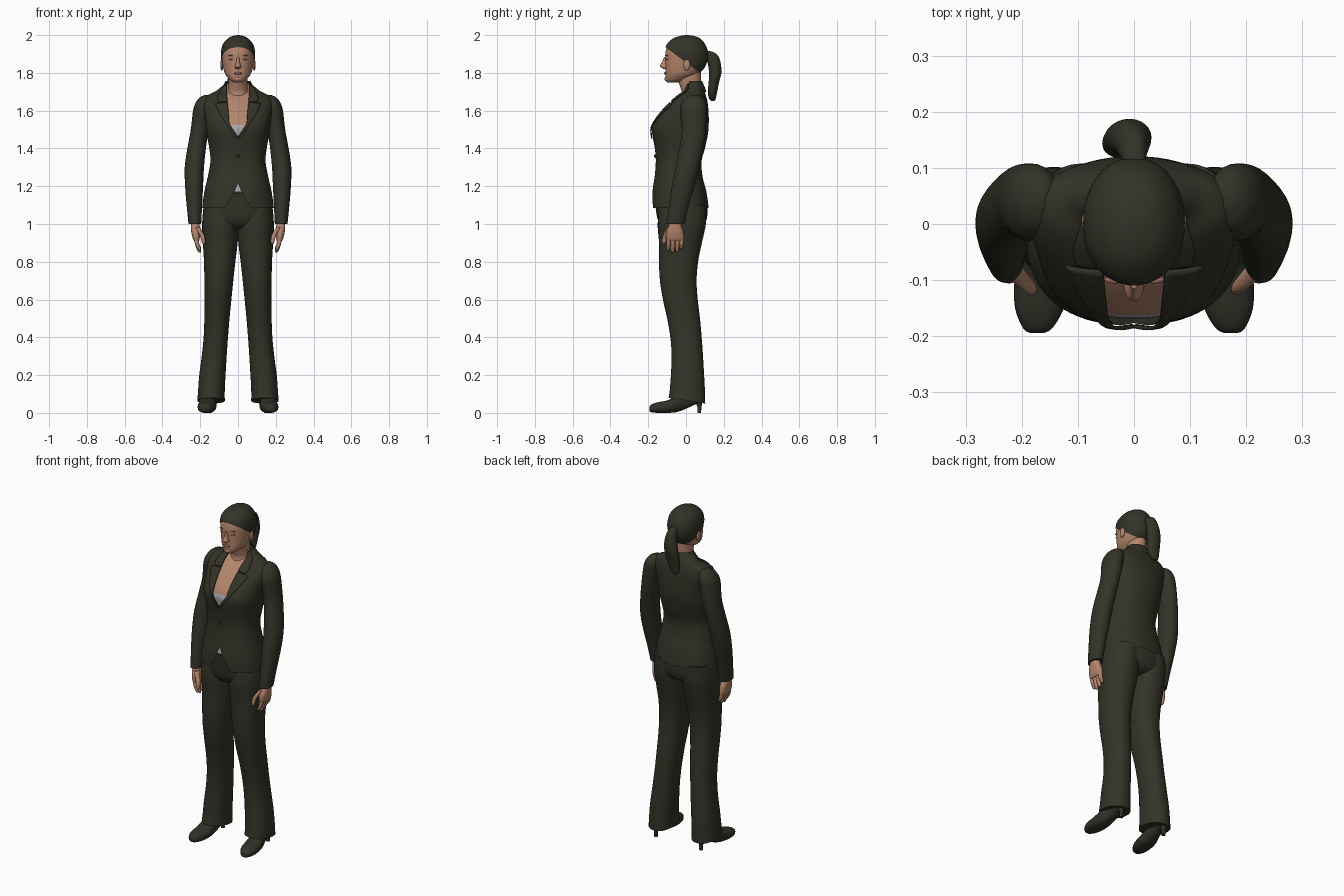
import bpy, bmesh, math
from mathutils import Vector


def material(name, r, g, b):
    m = bpy.data.materials.new(name)
    m.diffuse_color = (r, g, b, 1)
    return m


SUIT = material("dark olive cloth", 0.033, 0.033, 0.021)
HAIR = material("dark hair", 0.033, 0.033, 0.021)
SHOE = material("shoe leather", 0.030, 0.030, 0.020)
SKIN = material("skin", 0.46, 0.235, 0.15)
SHIRT = material("grey shirt", 0.40, 0.40, 0.43)
LIP = material("lips", 0.33, 0.14, 0.10)


def finish(name, bm, mats, angle=50):
    bmesh.ops.recalc_face_normals(bm, faces=bm.faces[:])
    for f in bm.faces:
        f.smooth = True
    me = bpy.data.meshes.new(name)
    bm.to_mesh(me)
    bm.free()
    for m in mats:
        me.materials.append(m)
    me.set_sharp_from_angle(angle=math.radians(angle))
    ob = bpy.data.objects.new(name, me)
    bpy.context.collection.objects.link(ob)
    return ob


def smooth(rings, k=5):
    """Catmull-Rom through the cross-sections."""
    r = [rings[0]] + list(rings) + [rings[-1]]
    out = []
    for a, b, c, d in zip(r, r[1:], r[2:], r[3:]):
        for i in range(k):
            t = i / k
            out.append([0.5 * (2 * q + (s - p) * t + (2 * p - 5 * q + 4 * s - w) * t * t
                               + (3 * q - p - 3 * s + w) * t ** 3) for p, q, s, w in zip(a, b, c, d)])
    return out + [list(rings[-1])]


def loft(name, rings, mats, n=40, p=2.0, grow=0, mirror=False, axis="z", cap=True, edit=None):
    """Sections (height, x0, x1, y0, y1); with axis y: (y, x0, x1, z0, z1)."""
    bm = bmesh.new()
    for side in ((1, -1) if mirror else (1,)):
        rows = []
        for h, x0, x1, y0, y1 in smooth(rings):
            row = []
            for i in range(n):
                a = 2 * math.pi * i / n
                c, s = math.cos(a), math.sin(a)
                u = (x0 + x1) / 2 + ((x1 - x0) / 2 + grow) * math.copysign(abs(c) ** (2 / p), c)
                v = (y0 + y1) / 2 + ((y1 - y0) / 2 + grow) * math.copysign(abs(s) ** (2 / p), s)
                row.append(bm.verts.new((side * u, v, h) if axis == "z" else (side * u, h, v)))
            rows.append(row)
        for a, b in zip(rows, rows[1:]):
            for i in range(n):
                bm.faces.new((a[i], a[(i + 1) % n], b[(i + 1) % n], b[i]))
        if cap:
            bm.faces.new(rows[0])
            bm.faces.new(rows[-1])
    if edit:
        edit(bm)
    return finish(name, bm, mats)


def cut(bm, co, no, clear=False):
    bmesh.ops.bisect_plane(bm, geom=bm.verts[:] + bm.edges[:] + bm.faces[:], dist=1e-6,
                           plane_co=co, plane_no=no, clear_inner=clear)


def ball(name, mat, loc, size, mirror=False):
    bm = bmesh.new()
    for side in ((1, -1) if mirror else (1,)):
        vs = bmesh.ops.create_uvsphere(bm, u_segments=16, v_segments=10, radius=1)["verts"]
        for v in vs:
            v.co = Vector([c * s + l for c, s, l in zip(v.co, size, (loc[0] * side, loc[1], loc[2]))])
    return finish(name, bm, [mat])


def sym(rows):
    return [(z, -x, x, a, b) for z, x, a, b in rows]


# Jacket body with a V neck and a cutaway hem
TORSO = sym([(1.085, .19, -.181, .12), (1.17, .178, -.178, .108), (1.25, .16, -.166, .088),
             (1.33, .146, -.16, .082), (1.40, .152, -.165, .10), (1.47, .165, -.178, .115),
             (1.52, .17, -.178, .12), (1.58, .178, -.14, .12), (1.64, .185, -.085, .115),
             (1.68, .162, -.04, .105), (1.705, .115, -.005, .097), (1.745, .068, .0, .082)])
NECK_V = [(0, 1.46), (.045, 1.53), (.054, 1.62), (.062, 1.76)]
HEM_V = [(.075, 1.08), (.028, 1.15), (0, 1.215)]


def half_width(line, z):
    for (xa, za), (xb, zb) in zip(line, line[1:]):
        if za <= z <= zb:
            return xa + (xb - xa) * (z - za) / (zb - za)
    return 0


def open_front(bm):
    for line in (NECK_V, HEM_V):
        for (xa, za), (xb, zb) in zip(line, line[1:]):
            for s in (1, -1):
                cut(bm, (s * xa, 0, za), (zb - za, 0, -s * (xb - xa)))
    gone = []
    for f in bm.faces:
        c = f.calc_center_median()
        if c.y < .03 and abs(c.x) < max(half_width(NECK_V, c.z), half_width(HEM_V, c.z)):
            gone.append(f)
    bmesh.ops.delete(bm, geom=gone, context="FACES")


loft("jacket", TORSO, [SUIT], n=64, p=2.3, cap=False, edit=open_front)


# Chest and shirt just under the jacket
def shirt_below(bm):
    cut(bm, (0, 0, 1.525), (0, 0, 1))
    for f in bm.faces:
        f.material_index = 1 if f.calc_center_median().z < 1.525 else 0


loft("chest_and_shirt", TORSO[1:], [SKIN, SHIRT], n=64, p=2.3, grow=-.013, edit=shirt_below)

# Lapels and collar leaves that follow the jacket front
SURF = smooth(TORSO)


def front(x, z):
    for a, b in zip(SURF, SURF[1:]):
        if a[0] <= z <= b[0]:
            t = (z - a[0]) / (b[0] - a[0])
            _, _, rx, y0, y1 = [p + (q - p) * t for p, q in zip(a, b)]
            u = min(abs(x) / rx, .98)
            return (y0 + y1) / 2 - (y1 - y0) / 2 * (1 - u ** 2.3) ** (1 / 2.3)
    return 0.03


def leaf(name, pairs):
    bm = bmesh.new()
    for s in (1, -1):
        rows = []
        for x0, z0, x1, z1 in smooth(pairs, 4):
            row = []
            for i in range(7):
                x, z = x0 + (x1 - x0) * i / 6, z0 + (z1 - z0) * i / 6
                row.append(bm.verts.new((s * x, front(x, z) - .006, z)))
            rows.append(row)
        for a, b in zip(rows, rows[1:]):
            for i in range(6):
                bm.faces.new((a[i], a[i + 1], b[i + 1], b[i]))
    ob = finish(name, bm, [SUIT])
    mod = ob.modifiers.new("thickness", "SOLIDIFY")
    mod.thickness, mod.offset = .006, 0


leaf("lapels", [(0, 1.462, .004, 1.452), (.022, 1.495, .05, 1.51), (.044, 1.53, .082, 1.56),
                (.05, 1.59, .105, 1.60), (.055, 1.645, .122, 1.637)])
leaf("collar_leaves", [(.055, 1.65, .102, 1.645), (.058, 1.68, .108, 1.668),
                       (.06, 1.71, .095, 1.70), (.061, 1.744, .07, 1.735)])
loft("back_collar", sym([(1.70, .105, -.03, .108), (1.73, .08, -.02, .097), (1.757, .066, -.02, .085)]),
     [SUIT], cap=False, edit=lambda bm: cut(bm, (0, .015, 0), (0, 1, 0), True))
ball("button", SUIT, (0, -.164, 1.36), (.008, .005, .008))

# Sleeves
loft("sleeves", [(1.0, .195, .262, -.105, -.008), (1.1, .19, .272, -.09, .015), (1.2, .185, .28, -.075, .045),
                 (1.3, .18, .282, -.055, .07), (1.4, .17, .268, -.035, .09), (1.5, .155, .25, -.022, .105),
                 (1.60, .135, .238, -.03, .108), (1.64, .13, .225, -.022, .105), (1.668, .135, .205, .0, .09),
                 (1.682, .15, .18, .03, .07)], [SUIT], n=32, mirror=True)

# Hands with four fingers and a thumb
loft("palms", [(.91, .206, .232, -.10, -.014), (.925, .203, .24, -.106, -.01), (.96, .2, .248, -.104, -.014),
               (.99, .203, .25, -.092, -.024), (1.03, .208, .25, -.085, -.03)], [SKIN], n=24, p=2.4, mirror=True)
for i, (y, tip) in enumerate([(-.092, .86), (-.069, .848), (-.045, .852), (-.023, .868)]):
    loft(f"finger_{i + 1}", [(tip, .197, .207, y - .007, y + .003), (tip + .01, .197, .215, y - .012, y + .008),
                             (.895, .205, .228, y - .012, y + .011), (.935, .21, .235, y - .012, y + .012)],
         [SKIN], n=12, mirror=True)
loft("thumbs", [(.893, .178, .186, -.122, -.112), (.905, .173, .193, -.127, -.105), (.94, .178, .202, -.122, -.094),
                (.985, .203, .23, -.1, -.06)], [SKIN], n=12, mirror=True)

# Trousers: hips, then legs with a hem that drops towards the heel
loft("trouser_hips", sym([(.965, .04, -.06, .04), (.985, .11, -.12, .085), (1.02, .178, -.148, .108),
                          (1.08, .183, -.16, .113), (1.165, .168, -.169, .10)]), [SUIT], n=48, p=2.3)


def slant_hem(bm):
    for v in bm.verts:
        if v.co.z < .12:
            v.co.z -= .15 * v.co.y * (1 - (v.co.z - .065) / .055)


loft("trouser_legs", [(.065, .07, .215, -.092, .102), (.12, .07, .211, -.086, .1), (.2, .066, .205, -.08, .096),
                      (.3, .06, .192, -.076, .09), (.4, .053, .182, -.083, .083), (.5, .045, .178, -.1, .074),
                      (.6, .035, .177, -.122, .062), (.7, .025, .178, -.138, .056), (.8, .014, .18, -.143, .064),
                      (.9, .002, .186, -.143, .084), (1.0, -.003, .19, -.15, .105), (1.1, .0, .182, -.14, .108)],
     [SUIT], n=36, p=2.2, mirror=True, edit=slant_hem)

# Pointed shoes with narrow heels
loft("shoes", [(-.194, .16, .186, .012, .03), (-.185, .145, .198, .004, .043), (-.15, .125, .212, .0, .056),
               (-.10, .115, .213, .0, .066), (-.05, .115, .205, .004, .09), (0, .115, .19, .022, .11),
               (.05, .115, .183, .045, .115), (.088, .128, .172, .055, .10)],
     [SHOE], n=24, p=2.4, mirror=True, axis="y")
loft("heels", [(0, .139, .161, .06, .08), (.03, .139, .161, .06, .082), (.07, .128, .172, .045, .088)],
     [SHOE], n=12, mirror=True)

# Neck, head and hair cap
loft("neck", sym([(1.62, .06, -.05, .06), (1.69, .054, -.025, .08), (1.73, .05, -.032, .078),
                  (1.80, .052, -.055, .08), (1.84, .055, -.05, .08)]), [SKIN])
HEAD = sym([(1.752, .018, -.1, -.045), (1.763, .04, -.109, .0), (1.78, .058, -.112, .04), (1.80, .072, -.111, .07),
            (1.83, .081, -.111, .098), (1.87, .087, -.112, .113), (1.91, .088, -.112, .115), (1.95, .079, -.1, .1),
            (1.98, .055, -.07, .076), (1.994, .03, -.036, .045), (2.0, .006, -.005, .012)])
head = loft("head", HEAD, [SKIN], n=48, p=2.1, grow=-.003)
head.location.z = -.004
loft("hair", HEAD, [HAIR], n=48, p=2.1, grow=.002,
     edit=lambda bm: cut(bm, (0, -.1, 1.93), (0, .75, 1), True))

# Ponytail
loft("ponytail", [(1.65, -.04, -.02, .135, .15), (1.665, -.052, .0, .122, .158), (1.70, -.056, .018, .116, .165),
                  (1.75, -.056, .026, .12, .175), (1.80, -.05, .031, .122, .187), (1.85, -.038, .03, .115, .184),
                  (1.89, -.026, .024, .10, .17), (1.91, -.018, .018, .09, .145), (1.916, -.008, .008, .10, .12)],
     [HAIR], n=24)

# Face details
loft("nose", sym([(1.82, .008, -.118, -.1), (1.828, .017, -.13, -.09), (1.837, .016, -.138, -.09),
                  (1.86, .009, -.126, -.09), (1.885, .007, -.115, -.09)]), [SKIN], n=16)
ball("lips", LIP, (0, -.106, 1.797), (.023, .011, .007))
ball("chin", SKIN, (0, -.095, 1.768), (.024, .019, .016))
ball("eyelids", LIP, (.034, -.098, 1.871), (.014, .007, .004), True)
ball("eyebrows", LIP, (.035, -.099, 1.892), (.018, .007, .0025), True)
ball("ears", SKIN, (.086, .004, 1.842), (.008, .018, .03), True)
